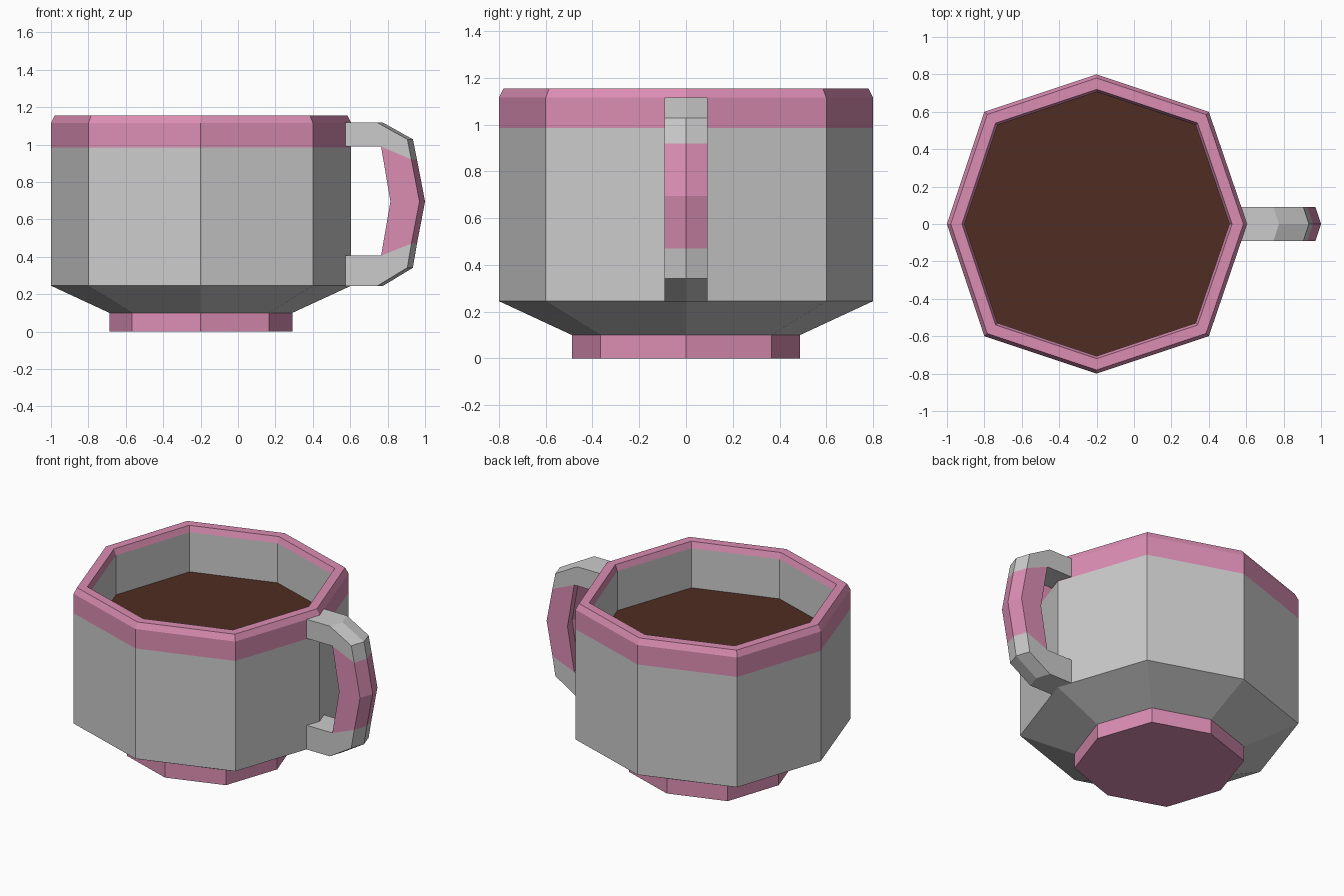
import bpy, bmesh

if "Cube" in bpy.data.objects:
    bpy.data.objects.remove(bpy.data.objects["Cube"])

def material(name, color):
    m = bpy.data.materials.new(name)
    m.diffuse_color = (*color, 1)
    m.use_nodes = True
    m.node_tree.nodes["Principled BSDF"].inputs["Base Color"].default_value = m.diffuse_color
    return m

PINK = material("pink", (0.71, 0.27, 0.45))
COFFEE = material("coffee", (0.08, 0.026, 0.016))

CX = -0.2
OCTAGON = [(0.805, 0), (0.6, 0.6), (0, 0.8), (-0.6, 0.6),
           (-0.8, 0), (-0.6, -0.6), (0, -0.8), (0.6, -0.6)]

def finish(bm, name, mat):
    me = bpy.data.meshes.new(name)
    bm.to_mesh(me)
    bm.free()
    if mat:
        me.materials.append(mat)
    ob = bpy.data.objects.new(name, me)
    bpy.context.collection.objects.link(ob)
    return ob

def rings(name, profile, mat=None, bottom=False, top=False):
    """Stack scaled octagons along a (scale, z) profile."""
    bm = bmesh.new()
    loops = [[bm.verts.new((CX + s * x, s * y, z)) for x, y in OCTAGON]
             for s, z in profile]
    for a, b in zip(loops, loops[1:]):
        for i in range(8):
            j = (i + 1) % 8
            bm.faces.new((a[i], a[j], b[j], b[i]))
    if bottom:
        bm.faces.new(loops[0][::-1])
    if top:
        bm.faces.new(loops[-1])
    return finish(bm, name, mat)

def ridged_prism(name, outline, open_edges, mat=None, half=0.092, setback=0.03):
    """Extrude an x-z outline across y, with the middle pushed outward."""
    bm = bmesh.new()
    layers = [[bm.verts.new((x - dx, y, z)) for x, z in outline]
              for y, dx in ((-half, setback), (0, 0), (half, setback))]
    n = len(outline)
    for a, b in zip(layers, layers[1:]):
        for i in range(n):
            if i not in open_edges:
                j = (i + 1) % n
                bm.faces.new((a[i], a[j], b[j], b[i]))
    bm.faces.new(layers[0][::-1])
    bm.faces.new(layers[-1])
    bmesh.ops.recalc_face_normals(bm, faces=bm.faces)
    return finish(bm, name, mat)

# Cup: foot, outer wall, rim, inner wall and drink
rings("foot", [(0.61, 0), (0.61, 0.1)], PINK, bottom=True)
rings("outer_wall", [(0.61, 0.1), (1, 0.245), (1, 0.985)])
rings("rim", [(1, 0.985), (1, 1.115), (0.975, 1.155), (0.9, 1.155), (0.882, 1.115)], PINK)
rings("inner_wall", [(0.882, 1.115), (0.882, 0.85)])
rings("drink", [(0.882, 0.85)], COFFEE, top=True)

# Handle: grey brackets joined by a coloured grip
ridged_prism("handle_top", [(0.59, 1.117), (0.775, 1.117), (0.935, 1.028),
                            (0.957, 0.92), (0.795, 0.989), (0.59, 0.989)], {3, 5})
ridged_prism("handle_bottom", [(0.59, 0.244), (0.775, 0.244), (0.935, 0.341),
                               (0.957, 0.47), (0.795, 0.406), (0.59, 0.406)], {3, 5})
ridged_prism("handle_grip", [(0.957, 0.92), (1, 0.695), (0.957, 0.47),
                             (0.795, 0.406), (0.845, 0.695), (0.795, 0.989)], {2, 5}, PINK)
